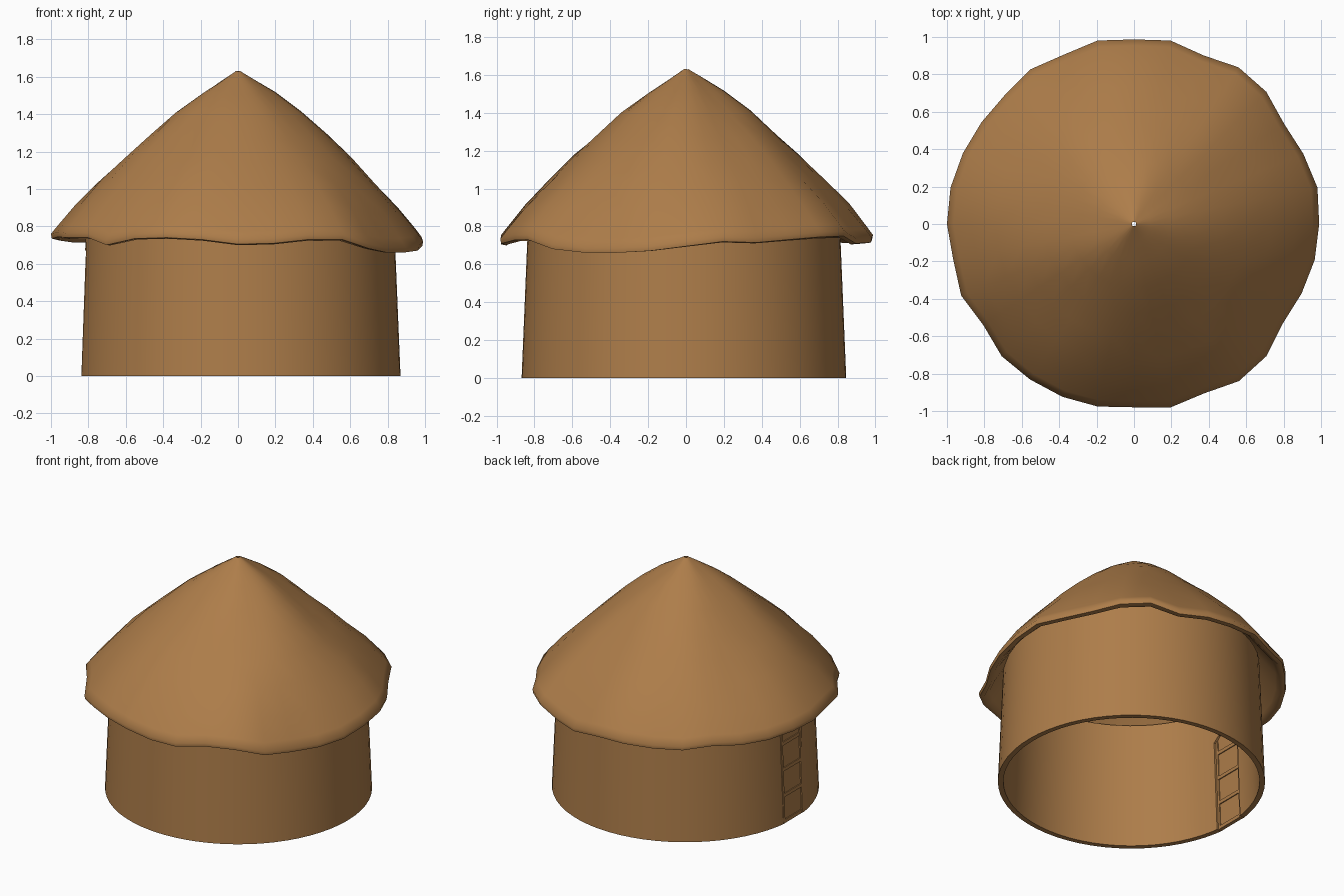
import bpy, bmesh, math, random
from mathutils import Vector

if "Cube" in bpy.data.objects:
    bpy.data.objects.remove(bpy.data.objects["Cube"])

random.seed(4)

brown = bpy.data.materials.new("thatch brown")
brown.diffuse_color = (0.42, 0.205, 0.068, 1)
brown.use_nodes = True
brown.node_tree.nodes["Principled BSDF"].inputs["Base Color"].default_value = brown.diffuse_color
CX, CY = 0.012, -0.011      # wall centre


def make_object(name, bm):
    bmesh.ops.recalc_face_normals(bm, faces=bm.faces[:])
    me = bpy.data.meshes.new(name)
    bm.to_mesh(me)
    bm.free()
    me.materials.append(brown)
    ob = bpy.data.objects.new(name, me)
    bpy.context.collection.objects.link(ob)
    return ob


def smooth(ob, deg=35):
    bpy.ops.object.select_all(action='DESELECT')
    ob.select_set(True)
    bpy.context.view_layer.objects.active = ob
    bpy.ops.object.shade_smooth_by_angle(angle=math.radians(deg))


def bridge_rings(bm, rings, closed):
    n = len(rings[0])
    count = len(rings) if closed else len(rings) - 1
    for i in range(count):
        a, b = rings[i], rings[(i + 1) % len(rings)]
        for k in range(n):
            j = (k + 1) % n
            bm.faces.new((a[k], a[j], b[j], b[k]))


def box(name, size, loc, tilt=0.0):
    bm = bmesh.new()
    bmesh.ops.create_cube(bm, size=1)
    for v in bm.verts:
        v.co = Vector(v.co[i] * size[i] for i in range(3))
    ob = make_object(name, bm)
    ob.location = loc
    ob.rotation_euler[1] = tilt
    return ob


# Wall: tapered hollow drum, open at the bottom
bm = bmesh.new()
N = 64
rings = []
for r, z in ((0.857, 0), (0.821, 0.87), (0.788, 0.87), (0.822, 0)):
    rings.append([bm.verts.new((CX + r * math.cos(2 * math.pi * k / N),
                                CY + r * math.sin(2 * math.pi * k / N), z))
                  for k in range(N)])
bridge_rings(bm, rings, True)
wall = make_object("round_wall", bm)

# Doorway on the left side, with clipped top corners
bm = bmesh.new()
outline = [(-0.115, -0.1), (0.115, -0.1), (0.115, 0.63), (0.075, 0.67),
           (-0.075, 0.67), (-0.115, 0.63)]
front = [bm.verts.new((-1.0, CY + y, z)) for y, z in outline]
face = bm.faces.new(front)
ext = bmesh.ops.extrude_face_region(bm, geom=[face])
bmesh.ops.translate(bm, vec=(0.4, 0, 0),
                    verts=[v for v in ext["geom"] if isinstance(v, bmesh.types.BMVert)])
cutter = make_object("doorway_cutter", bm)
cutter.hide_render = True
mod = wall.modifiers.new("doorway", 'BOOLEAN')
mod.operation = 'DIFFERENCE'
mod.solver = 'EXACT'
mod.object = cutter
bpy.context.view_layer.objects.active = wall
bpy.ops.object.modifier_apply(modifier=mod.name)
bpy.data.objects.remove(cutter)
smooth(wall)

# Door: recessed leaf with side posts and cross rails, leaning with the wall
lean = 0.036
box("door_leaf", (0.012, 0.225, 0.665), (-0.811, CY, 0.335), lean)
for name, s in (("door_post_front", -1), ("door_post_back", 1)):
    box(name, (0.026, 0.018, 0.64), (-0.813, CY + s * 0.104, 0.32), lean)
for i in range(4):
    z = 0.012 + 0.18 * i
    box("door_rail_%d" % (i + 1), (0.026, 0.2, 0.024), (-0.823 + z * lean, CY, z), lean)

# Thatched roof: uneven cone with a drooping, rounded eave
eave_r = [.99, 1, .98, .965, 1, 1.007, .975, 1, .987, 1, .98, .995, .976, .98, .99, 1,
          1, .985, 1, .97, 1, 1, 1, .995, .98, 1, .98, 1.01, 1, .957, .97, .985]
eave_z = [.695, .72, .715, .73, .745, .75, .71, .715, .73, .73, .715, .72, .735, .72,
          .72, .73, .735, .745, .74, .74, .70, .735, .74, .73, .705, .71, .73, .73,
          .68, .66, .66, .67]
S = 32
outer = [(0.012, 1.63), (0.09, 1.58), (0.2, 1.51), (0.34, 1.405), (0.48, 1.28),
         (0.61, 1.165), (0.74, 1.04), (0.87, 0.905), (0.965, 0.79), (1.0, 0.745),
         (0.995, 0.72)]
under = [(0.965, 0.715), (0.93, 0.745), (0.82, 0.88), (0.6, 1.10), (0.34, 1.345),
         (0.1, 1.53), (0.012, 1.585)]
bm = bmesh.new()
rings = []
for i, (r, z) in enumerate(outer + under):
    ring = []
    for k in range(S):
        a = 2 * math.pi * k / S
        w = r ** 2
        rr = r * (1 + (eave_r[k] - 1) * w)
        dz = (eave_z[k] - 0.72) * w ** 1.5
        # broad lumps in the thatch, fading at tip and eave
        lump = math.sin(math.pi * min(r, 1))
        dz += lump * (0.012 * math.sin(3 * a + 2.5) + 0.008 * math.sin(5 * a + 6 * r))
        if 2 < i < 8:
            dz += random.uniform(-0.006, 0.006)
        ring.append(bm.verts.new((rr * math.cos(a), rr * math.sin(a), z + dz)))
    rings.append(ring)
bridge_rings(bm, rings, True)
roof = make_object("thatched_roof", bm)
smooth(roof, 60)
